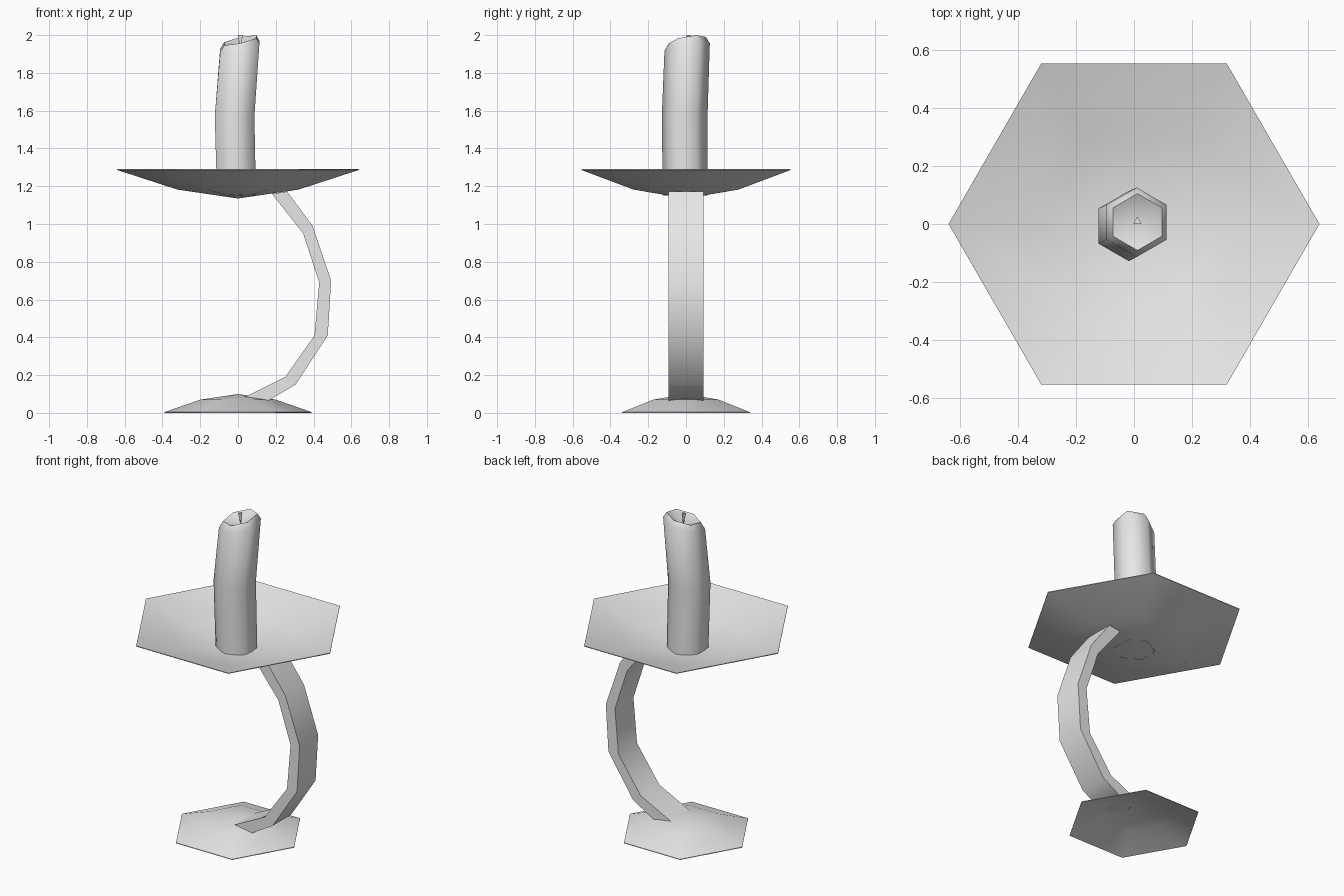
import bpy
import bmesh
from math import pi, cos, sin, radians
from mathutils import Vector

cube = bpy.data.objects.get("Cube")
if cube:
    bpy.data.objects.remove(cube, do_unlink=True)

# One plain grey for everything
grey = bpy.data.materials.new("plain_grey")
grey.use_nodes = True
COLOUR = (0.8, 0.8, 0.8, 1)
grey.diffuse_color = COLOUR
grey.node_tree.nodes["Principled BSDF"].inputs["Base Color"].default_value = COLOUR


def finish(name, bm, angle):
    bmesh.ops.recalc_face_normals(bm, faces=bm.faces)
    mesh = bpy.data.meshes.new(name)
    bm.to_mesh(mesh)
    bm.free()
    mesh.materials.append(grey)
    obj = bpy.data.objects.new(name, mesh)
    bpy.context.collection.objects.link(obj)
    bpy.ops.object.select_all(action='DESELECT')
    obj.select_set(True)
    bpy.context.view_layer.objects.active = obj
    bpy.ops.object.shade_smooth_by_angle(angle=radians(angle))
    return obj


def ring(bm, sides, radius, centre, turn=0, tilt=(0, 0)):
    """A polygon of vertices whose height rises by tilt along x and y."""
    verts = []
    for i in range(sides):
        a = turn + 2 * pi * i / sides
        x, y = radius * cos(a), radius * sin(a)
        z = x * tilt[0] + y * tilt[1]
        verts.append(bm.verts.new(Vector(centre) + Vector((x, y, z))))
    return verts


def bridge(bm, a, b):
    n = len(a)
    for i in range(n):
        j = (i + 1) % n
        bm.faces.new((a[i], a[j], b[j], b[i]))


def fan(bm, loop, tip):
    v = bm.verts.new(tip)
    for i in range(len(loop)):
        bm.faces.new((loop[i], loop[(i + 1) % len(loop)], v))


def shell(name, profile, tip, offset):
    """Thin hexagonal dish: outer ring, middle ring and centre point,
    closed by a second skin just above or below the first."""
    bm = bmesh.new()
    skins = []
    for dz in (0, offset):
        rings = [ring(bm, 6, r, (0, 0, z + dz)) for r, z in profile]
        bridge(bm, *rings)
        fan(bm, rings[1], (0, 0, tip + dz))
        skins.append(rings[0])
    bridge(bm, *skins)
    return finish(name, bm, 40)


# Low dome foot, hollow underneath, and shallow drip dish
shell("base", [(0.39, 0.004), (0.2, 0.07)], 0.1, -0.004)
shell("drip_dish", [(0.64, 1.286), (0.32, 1.182)], 1.135, 0.004)

# Curved flat arm, from an inner and an outer side profile
inner = [(0.04, 0.085), (0.25, 0.19), (0.405, 0.41), (0.43, 0.69), (0.345, 0.95), (0.18, 1.16)]
outer = [(0.16, 0.065), (0.305, 0.15), (0.475, 0.41), (0.493, 0.7), (0.395, 0.99), (0.26, 1.172)]
bm = bmesh.new()
W = 0.092
sections = []
for (xi, zi), (xo, zo) in zip(inner, outer):
    corners = ((xi, -W, zi), (xo, -W, zo), (xo, W, zo), (xi, W, zi))
    sections.append([bm.verts.new(c) for c in corners])
for a, b in zip(sections, sections[1:]):
    bridge(bm, a, b)
bm.faces.new(sections[0])
bm.faces.new(sections[-1])
finish("arm", bm, 45)

# Slightly bent candle with a tilted rim and hollowed top
bm = bmesh.new()
T = pi / 6
SLOPE = (0.22, 0.17)
loops = [
    ring(bm, 6, 0.119, (-0.008, -0.004, 1.15), T),
    ring(bm, 6, 0.121, (-0.018, -0.007, 1.57), T),
    ring(bm, 6, 0.12, (0.009, 0.006, 1.937), T, SLOPE),
    ring(bm, 6, 0.098, (0.012, 0.007, 1.973), T, SLOPE),
]
for a, b in zip(loops, loops[1:]):
    bridge(bm, a, b)
fan(bm, loops[-1], (0.012, 0.01, 1.93))
bm.faces.new(loops[0])
finish("candle", bm, 65)

# Wick, narrow at the foot and wide at the tip
bm = bmesh.new()
top = ring(bm, 3, 0.016, (0.012, 0.01, 2.0), pi / 2)
fan(bm, top, (0.012, 0.01, 1.925))
bm.faces.new(top)
finish("wick", bm, 30)
